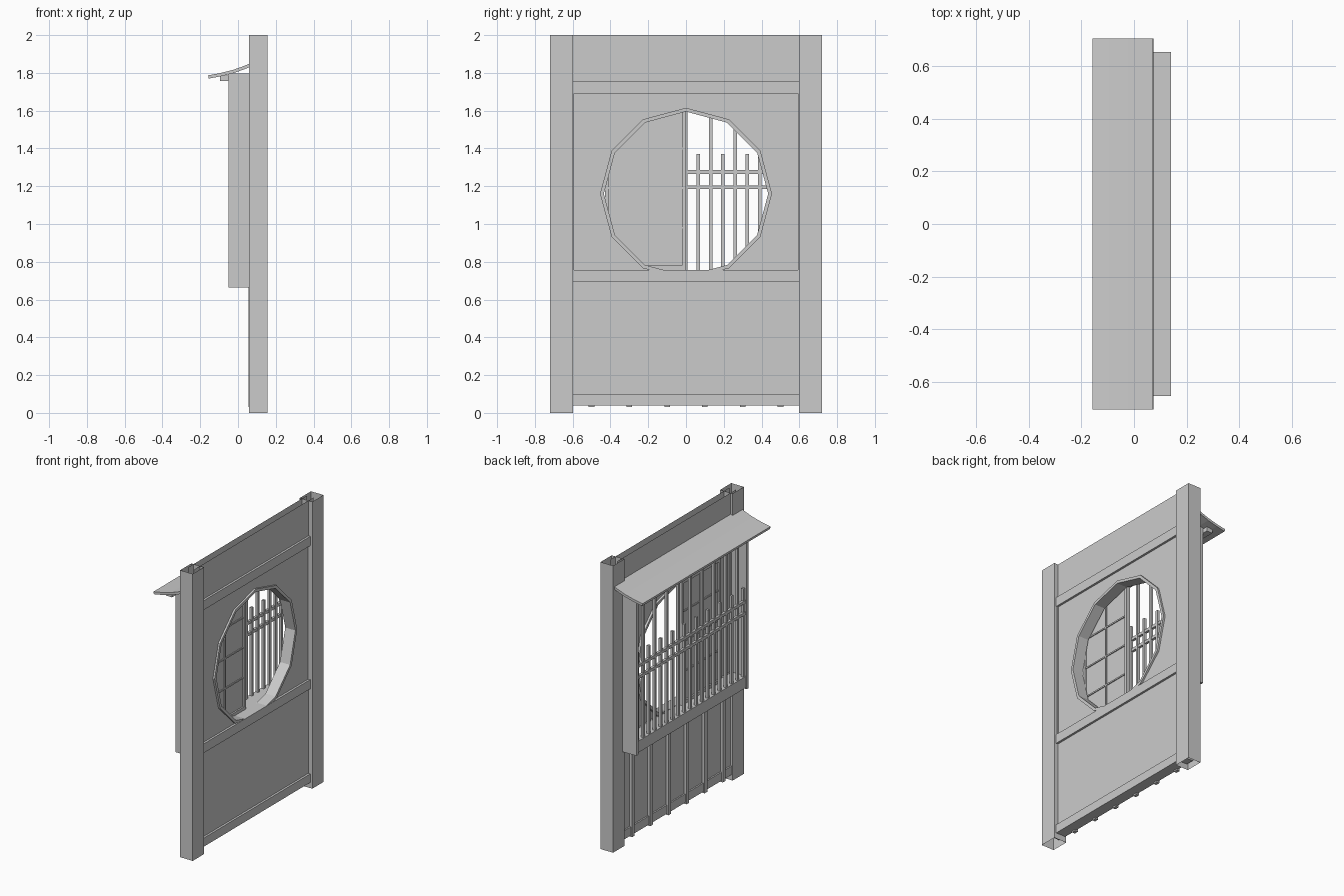
import bpy, math

if "Cube" in bpy.data.objects:
    bpy.data.objects.remove(bpy.data.objects["Cube"])


def mesh_object(name, verts, faces):
    me = bpy.data.meshes.new(name)
    me.from_pydata(verts, [], faces)
    me.update()
    ob = bpy.data.objects.new(name, me)
    bpy.context.collection.objects.link(ob)
    return ob


def box(name, x, y, z, caps=True):
    """Box from (min, max) ranges; caps=False leaves top and bottom open."""
    v = [(a, b, c) for c in z for a, b in
         ((x[0], y[0]), (x[1], y[0]), (x[1], y[1]), (x[0], y[1]))]
    f = [(i, (i + 1) % 4, (i + 1) % 4 + 4, i + 4) for i in range(4)]
    if caps:
        f += [(3, 2, 1, 0), (4, 5, 6, 7)]
    return mesh_object(name, v, f)


def circle(r, i, n=12, cz=1.16):
    a = math.tau * i / n
    return r * math.sin(a), cz + r * math.cos(a)


# Hollow corner posts and the thin trims beside them
for s in (-1, 1):
    box("post", (0.058, 0.155), sorted((s * 0.597, s * 0.72)), (0, 2), caps=False)
    box("window_side_trim", (0.068, 0.135), sorted((s * 0.592, s * 0.61)), (0.757, 1.69))

# Wall: two sheets with a twelve-sided opening, each made of two halves
for name, x in (("wall_front", 0.125), ("wall_back", 0.075)):
    verts, faces = [], []
    for s in (-1, 1):
        outline = [(0, 2), (0.655, 2), (0.655, 0.04), (0, 0.04)]
        outline += [circle(0.445, i) for i in range(6, -1, -1)]
        if (s > 0) == (x > 0.1):
            outline.reverse()
        faces.append(range(len(verts), len(verts) + len(outline)))
        verts += [(x, s * y, z) for y, z in outline]
    mesh_object(name, verts, [tuple(f) for f in faces])

# Horizontal wall rails
for name, z in (("bottom_rail", (0.04, 0.10)), ("middle_rail", (0.693, 0.757)),
                ("upper_rail", (1.69, 1.755))):
    box(name, (0.065, 0.14), (-0.655, 0.655), z)

# Window ring, its bottom sinks into the middle rail
verts, faces = [], []
for i in range(12):
    for r, x in ((0.455, 0.06), (0.455, 0.138), (0.435, 0.138), (0.435, 0.06)):
        y, z = circle(r, i)
        verts.append((x, y, z))
    j = (i + 1) % 12
    faces += [(4 * i + k, 4 * j + k, 4 * j + (k + 1) % 4, 4 * i + (k + 1) % 4)
              for k in range(4)]
mesh_object("window_ring", verts, faces)

# Battens on the back of the lower wall
for i in range(6):
    y = -0.5 + 0.2 * i
    box("batten", (0.056, 0.078), (y - 0.015, y + 0.015), (0.03, 0.69))

# Sliding paper screen with frame and lattice
box("screen_paper", (0.044, 0.048), (-0.425, -0.005), (0.76, 1.615))
for y in (-0.43, -0.02):
    box("screen_stile", (0.032, 0.06), (y, y + 0.02), (0.757, 1.62))
for z in (0.757, 1.60):
    box("screen_frame_rail", (0.033, 0.059), (-0.43, 0), (z, z + 0.022))
box("screen_lattice_vertical", (0.037, 0.055), (-0.22, -0.21), (0.76, 1.61))
for z in (0.98, 1.19, 1.40):
    box("screen_lattice_bar", (0.038, 0.054), (-0.42, -0.01), (z - 0.005, z + 0.005))

# Bay behind the window: sill and side boards
box("bay_sill", (-0.045, 0.07), (-0.6, 0.6), (0.675, 0.755))
for s in (-1, 1):
    box("bay_side", (-0.05, 0.075), sorted((s * 0.597, s * 0.618)), (0.665, 1.797))

# Grille: alternating tall and short bars with two cross bars
for i in range(-9, 10):
    y = 0.065 * i
    top = 1.37 if i % 2 else 1.79
    box("grille_bar", (-0.04, -0.022), (y - 0.009, y + 0.009), (0.75, top))
for z in (1.195, 1.275):
    box("grille_cross_bar", (-0.044, -0.026), (-0.6, 0.6), (z - 0.01, z + 0.01))

# Curved eave and the purlin below it
profile = [(-0.155, 1.77), (-0.09, 1.782), (-0.02, 1.80), (0.03, 1.818), (0.075, 1.836)]
profile += [(x - 0.003, z + 0.017) for x, z in reversed(profile)]
n = len(profile)
verts = [(x, y, z) for y in (-0.705, 0.705) for x, z in profile]
faces = [(i, i + n, (i + 1) % n + n, (i + 1) % n) for i in range(n)]
faces += [tuple(range(n)), tuple(reversed(range(n, 2 * n)))]
mesh_object("eave", verts, faces)
box("eave_purlin", (-0.095, -0.05), (-0.655, 0.655), (1.757, 1.787))
